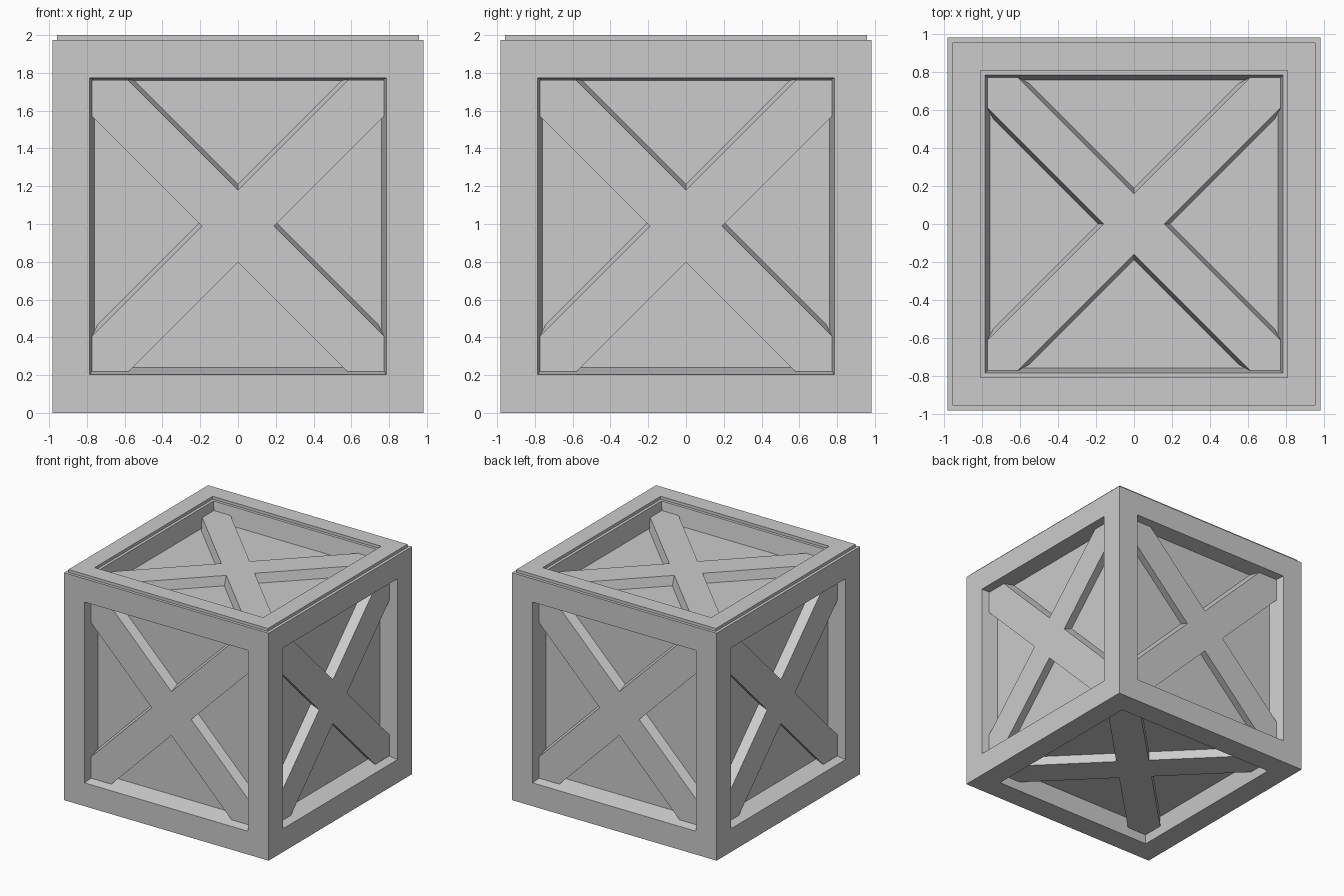
import bpy
import bmesh
from mathutils import Vector, Matrix

old = bpy.data.objects.get("Cube")
if old:
    bpy.data.objects.remove(old, do_unlink=True)

grey = bpy.data.materials.new("plain grey")
grey.use_nodes = True
grey.diffuse_color = (0.6, 0.6, 0.6, 1)
grey.node_tree.nodes["Principled BSDF"].inputs["Base Color"].default_value = (0.6, 0.6, 0.6, 1)

HALF = 0.983      # half width of the crate
HEIGHT = 1.975    # body height below the lid rim
OPEN = 0.785      # half width of each opening
PANEL = 0.76      # half width of each sunken panel
DEPTH = 0.15      # panel depth
BRACE = 0.07      # brace depth
STEP = 0.025      # lid rim step


def finish(name, bm):
    bmesh.ops.remove_doubles(bm, verts=bm.verts, dist=0.0005)
    bmesh.ops.recalc_face_normals(bm, faces=bm.faces)
    mesh = bpy.data.meshes.new(name)
    bm.to_mesh(mesh)
    bm.free()
    mesh.materials.append(grey)
    obj = bpy.data.objects.new(name, mesh)
    bpy.context.collection.objects.link(obj)


def side_frame(right, up):
    """Local x right, y up, z outward, measured from the crate centre."""
    right, up = Vector(right), Vector(up)
    turn = Matrix((right, up, right.cross(up))).transposed().to_4x4()
    return Matrix.Translation((0, 0, HEIGHT / 2)) @ turn


def square(half, z, shift=0):
    return [Vector((x * half, y * half + shift, z))
            for x, y in ((1, -1), (1, 1), (-1, 1), (-1, -1))]


def cross(inner, reach, z, shift=0):
    """Outline of a diagonal cross clipped to a square."""
    quarter = [(inner, 0), (reach, reach - inner), (reach, reach), (reach - inner, reach)]
    pts = []
    for k in range(4):
        for x, y in quarter:
            for _ in range(k):
                x, y = -y, x
            pts.append(Vector((x, y + shift, z)))
    return pts


def loft(bm, loops, matrix, cap=True):
    rings = [[bm.verts.new(matrix @ p) for p in loop] for loop in loops]
    n = len(rings[0])
    for a, b in zip(rings, rings[1:]):
        for i in range(n):
            j = (i + 1) % n
            bm.faces.new((a[i], a[j], b[j], b[i]))
    if cap:
        bm.faces.new(rings[-1])
    return rings


X, Y, Z = Vector((1, 0, 0)), Vector((0, 1, 0)), Vector((0, 0, 1))
sides = {"front": (X, Z), "right": (Y, Z), "back": (-X, Z), "left": (-Y, Z),
         "top": (X, Y), "bottom": (X, -Y)}

# Crate body with a sunken panel on every side
body = bmesh.new()
for name, (right, up) in sides.items():
    upright = name not in ("top", "bottom")
    lift = 0.012 if upright else 0
    loft(body, [square(HALF, HALF), square(OPEN, HALF),
                square(PANEL, HALF - DEPTH, lift)], side_frame(right, up))
for v in body.verts:
    if abs(v.co.z - HEIGHT / 2) > HALF - 0.001:
        v.co.z = HEIGHT if v.co.z > 1 else 0
finish("crate_body", body)

# Diagonal braces, spreading or leaning upward towards the panel
for name, (right, up) in sides.items():
    bm = bmesh.new()
    upright = name not in ("top", "bottom")
    lean = 0.035 if upright else 0
    top_width = 0.16 if name == "top" else 0.19
    loft(bm, [cross(0.19, PANEL - 0.02, HALF - DEPTH - 0.005, lean),
              cross(top_width, 0.775, HALF - BRACE)], side_frame(right, up))
    finish(name + "_brace", bm)

# Raised rim around the lid
rim = bmesh.new()
outer, inner = HALF - STEP, OPEN + STEP
loft(rim, [square(outer, HEIGHT), square(outer, 2), square(inner, 2),
           square(inner, HEIGHT)], Matrix.Identity(4), cap=False)
finish("lid_rim", rim)
